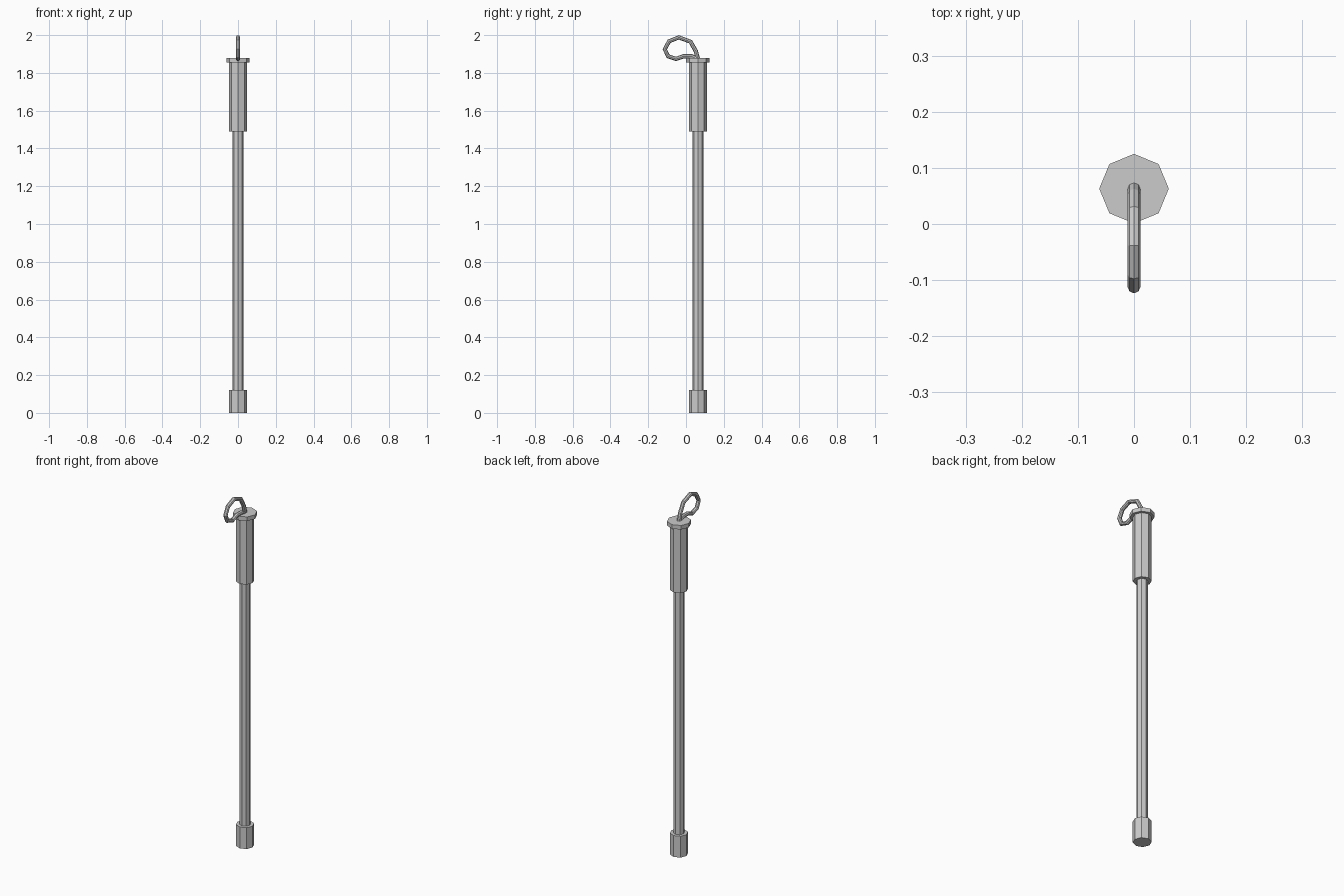
import bpy
import math

if "Cube" in bpy.data.objects:
    bpy.data.objects.remove(bpy.data.objects["Cube"])

AXIS_Y = 0.063
SIDES = 8


def prism(name, radius, z0, z1, turn=0.0):
    """Upright flat-sided rod between two heights on the baton axis."""
    bpy.ops.mesh.primitive_cylinder_add(
        vertices=SIDES, radius=radius, depth=z1 - z0,
        location=(0, AXIS_Y, (z0 + z1) / 2), rotation=(0, 0, turn))
    obj = bpy.context.object
    obj.name = name
    return obj


# Baton body
prism("end_cap", 0.047, 0.0, 0.12)
prism("shaft", 0.029, 0.10, 1.86)
prism("grip", 0.047, 1.49, 1.86)
prism("pommel_disc", 0.062, 1.855, 1.878)

# Wrist loop: a cord in the y-z plane that leaves and returns to the pommel
path = [(0.065, 1.865), (0.052, 1.915), (0.024, 1.965), (-0.038, 1.988),
        (-0.09, 1.967), (-0.112, 1.925), (-0.095, 1.888), (-0.052, 1.874),
        (-0.014, 1.888), (0.03, 1.888), (0.063, 1.872)]
curve = bpy.data.curves.new("wrist_loop", "CURVE")
curve.dimensions = "3D"
curve.bevel_depth = 0.0115
curve.bevel_resolution = 2
curve.use_fill_caps = True
spline = curve.splines.new("POLY")
spline.points.add(len(path) - 1)
for point, (y, z) in zip(spline.points, path):
    point.co = (0, y, z, 1)
spline.use_smooth = False
loop = bpy.data.objects.new("wrist_loop", curve)
bpy.context.collection.objects.link(loop)

# Turn the cord into a mesh with flat faces
bpy.ops.object.select_all(action="DESELECT")
loop.select_set(True)
bpy.context.view_layer.objects.active = loop
bpy.ops.object.convert(target="MESH")
bpy.ops.object.shade_flat()
